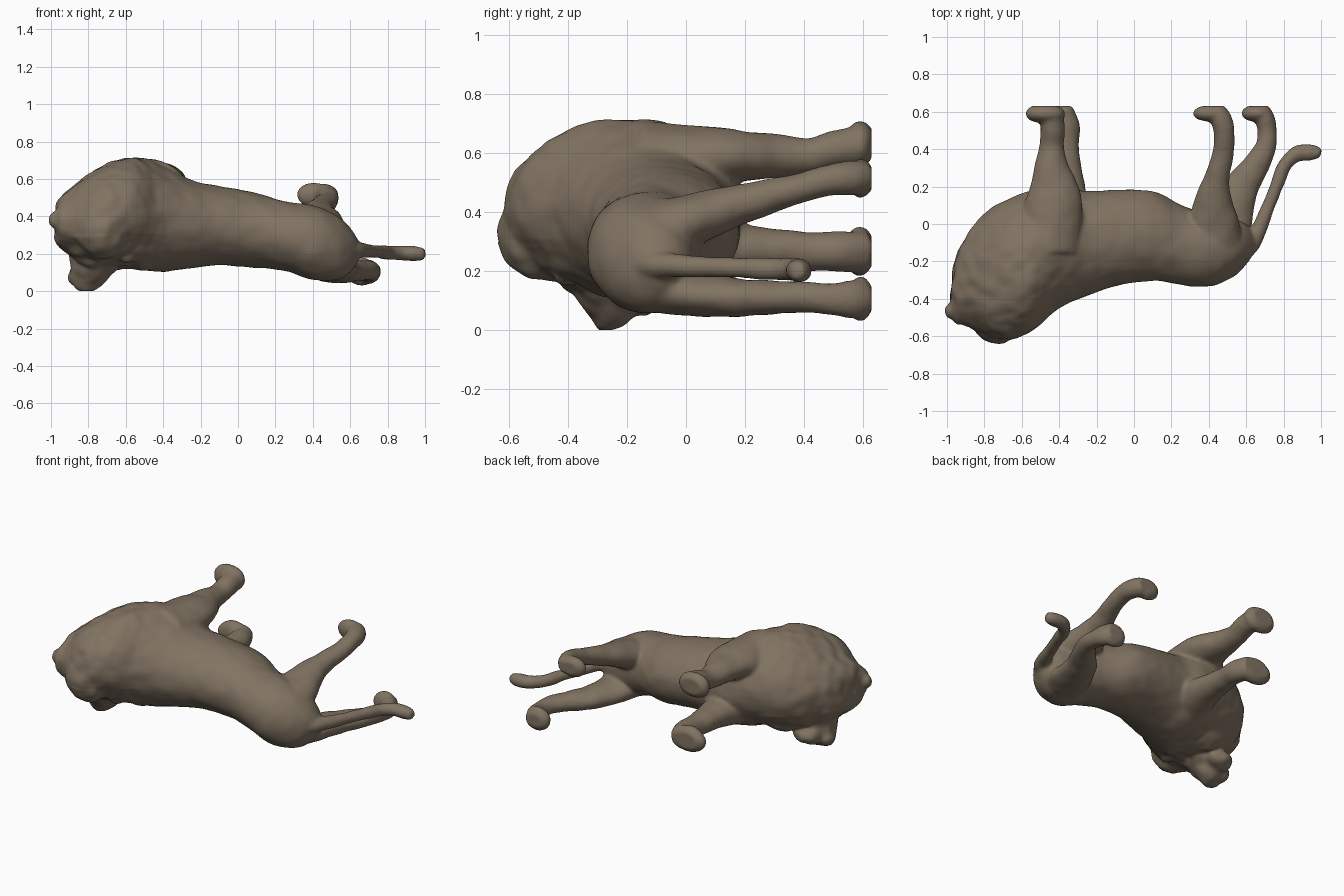
import bpy, bmesh, math
from mathutils import Vector, Matrix, noise

fur = bpy.data.materials.new("brown_fur")
fur.diffuse_color = (0.22, 0.172, 0.122, 1)


def spline(pts, steps=5):
    """Smooth curve through points that also carry two radii."""
    out = []
    for i in range(len(pts) - 1):
        p = [pts[max(0, min(len(pts) - 1, i + k))] for k in (-1, 0, 1, 2)]
        for s in range(steps):
            t = s / steps
            out.append([0.5 * (2 * b + (c - a) * t + (2 * a - 5 * b + 4 * c - d) * t * t
                               + (3 * b - a - 3 * c + d) * t ** 3) for a, b, c, d in zip(*p)])
    out.append(list(pts[-1]))
    return out


def limb(bm, pts, ref=(0, 0, 1), sides=24, axis=None):
    """Swept elliptical tube: x, y, z, radius across, radius along ref."""
    path = spline(pts)
    rings = []
    for i, q in enumerate(path):
        c = Vector(q[:3])
        t = (Vector(path[min(i + 1, len(path) - 1)][:3]) - Vector(path[max(i - 1, 0)][:3])).normalized()
        t = Vector(axis) if axis else t
        w = Vector(ref) - t * t.dot(Vector(ref))
        w.normalize()
        u = w.cross(t)
        rings.append([bm.verts.new(c + u * q[3] * math.cos(a) + w * q[4] * math.sin(a))
                      for a in (2 * math.pi * k / sides for k in range(sides))])
    faces = [bm.faces.new(rings[0]), bm.faces.new(rings[-1][::-1])]
    for a, b in zip(rings, rings[1:]):
        for k in range(sides):
            n = (k + 1) % sides
            faces.append(bm.faces.new((a[k], b[k], b[n], a[n])))
    bmesh.ops.recalc_face_normals(bm, faces=faces)


def ball(bm, center, size):
    m = Matrix.Translation(center) @ Matrix.Diagonal((*size, 1))
    bmesh.ops.create_uvsphere(bm, u_segments=24, v_segments=16, radius=1, matrix=m)


def sculpt(name, bm, voxel, smooth, shape):
    """Fuse overlapping parts into one smooth surface, then shape it."""
    me = bpy.data.meshes.new(name)
    bm.to_mesh(me)
    bm.free()
    ob = bpy.data.objects.new(name, me)
    bpy.context.collection.objects.link(ob)
    r = ob.modifiers.new("fuse", 'REMESH')
    r.mode = 'VOXEL'
    r.voxel_size = voxel
    s = ob.modifiers.new("soften", 'SMOOTH')
    s.factor = 0.5
    s.iterations = smooth
    fused = bpy.data.meshes.new_from_object(ob.evaluated_get(bpy.context.evaluated_depsgraph_get()))
    ob.modifiers.clear()
    ob.data = fused
    normals = [v.normal.copy() for v in fused.vertices]
    for v, n in zip(fused.vertices, normals):
        v.co = shape(v.co.copy(), n)
    fused.materials.clear()
    fused.materials.append(fur)
    for p in fused.polygons:
        p.use_smooth = True
        p.material_index = 0
    return ob


def mane_and_soles(co, n):
    """Lumpy mane near the head, flat soles under the paws."""
    amount = max(0, min(1, (-0.3 - co.x) / 0.25)) * max(0, min(1, (0.15 - co.y) / 0.2))
    amount *= 1.2 if co.z < 0.3 else 0.8
    lump = noise.noise(co * 6) * 0.016 + noise.noise(co * 15) * 0.008
    co += n * (lump * amount + noise.noise(co * 12) * 0.004)
    co.y = min(co.y, 0.63)
    co.z = max(co.z, 0.0)
    return co


body = bmesh.new()
# torso with mane, from nape to rump
limb(body, [(-0.975, -0.4, .375, .1, .07), (-.95, -.36, .37, .18, .13), (-.9, -.305, .37, .235, .175),
            (-.8, -.27, .385, .325, .245), (-.7, -.25, .405, .37, .28), (-.55, -.195, .415, .375, .3),
            (-.4, -.125, .385, .325, .285), (-.25, -.105, .36, .28, .235), (-.1, -.075, .35, .258, .212),
            (.1, -.065, .325, .24, .2), (.25, -.11, .295, .215, .185), (.4, -.14, .26, .195, .2),
            (.52, -.13, .235, .16, .175), (.6, -.11, .22, .11, .12), (.64, -.1, .22, .05, .06)],
     sides=40, axis=(1, 0, 0))
# mane crest and pointed nape tuft
ball(body, (-.73, -.47, .34), (.15, .165, .18))
limb(body, [(-.7, -.38, .38, .21, .2), (-.84, -.43, .38, .15, .15), (-.93, -.46, .38, .085, .085),
            (-1.005, -.475, .385, .025, .025)])
# front legs
limb(body, [(-.46, -.12, .55, .18, .15), (-.43, .1, .585, .155, .105), (-.43, .2, .59, .13, .085),
            (-.44, .3, .59, .095, .075), (-.44, .42, .59, .066, .062), (-.435, .52, .615, .066, .065),
            (-.45, .61, .63, .06, .07)])
limb(body, [(-.42, -.1, .26, .15, .14), (-.375, .15, .27, .12, .095), (-.37, .3, .27, .09, .075),
            (-.36, .43, .265, .068, .066), (-.36, .53, .265, .068, .07), (-.39, .61, .265, .06, .07)])
# hind legs
limb(body, [(.42, -.14, .3, .16, .14), (.425, 0, .365, .14, .095), (.425, .13, .41, .1, .075),
            (.445, .25, .445, .068, .062), (.475, .38, .48, .057, .052), (.482, .48, .505, .055, .053),
            (.465, .56, .515, .058, .06), (.43, .61, .515, .05, .055)])
limb(body, [(.45, -.14, .17, .15, .11), (.5, 0, .125, .13, .078), (.56, .17, .11, .1, .065),
            (.63, .28, .11, .078, .058), (.70, .4, .11, .057, .052), (.712, .49, .105, .052, .054),
            (.7, .56, .105, .055, .064), (.67, .61, .105, .05, .06)])
# paws
for center, size in [((-.475, .59, .63), (.108, .052, .082)), ((-.435, .59, .265), (.12, .052, .085)),
                     ((.4, .592, .515), (.085, .046, .067)), ((.655, .592, .105), (.082, .046, .077))]:
    ball(body, center, size)
# tail with thickened tip
limb(body, [(.54, -.17, .22, .06, .06), (.635, -.09, .22, .05, .045), (.7, .05, .215, .036, .036),
            (.76, .2, .21, .036, .035), (.805, .31, .205, .039, .038), (.87, .375, .205, .042, .038),
            (.95, .383, .2, .044, .042), (1.0, .38, .2, .024, .03)])
# skull and muzzle, turned towards the ground
limb(body, [(-.70, -.24, .34, .2, .2), (-.75, -.25, .22, .165, .16), (-.79, -.25, .13, .12, .125),
            (-.815, -.255, .065, .085, .095), (-.83, -.27, .02, .04, .06), (-.835, -.275, .0, .015, .03)],
     ref=(1, 0, 0))
# chin, cheek, brow, ears and throat ruff
for center, size in [((-.78, -.15, .11), (.09, .08, .06)), ((-.86, -.23, .075), (.05, .06, .055)),
                     ((-.77, -.36, .2), (.11, .08, .065)), ((-.6, -.4, .2), (.06, .06, .055)),
                     ((-.87, -.38, .25), (.05, .06, .05)), ((-.62, -.12, .22), (.15, .14, .1))]:
    ball(body, center, size)
sculpt("lion", body, 0.011, 7, mane_and_soles)
